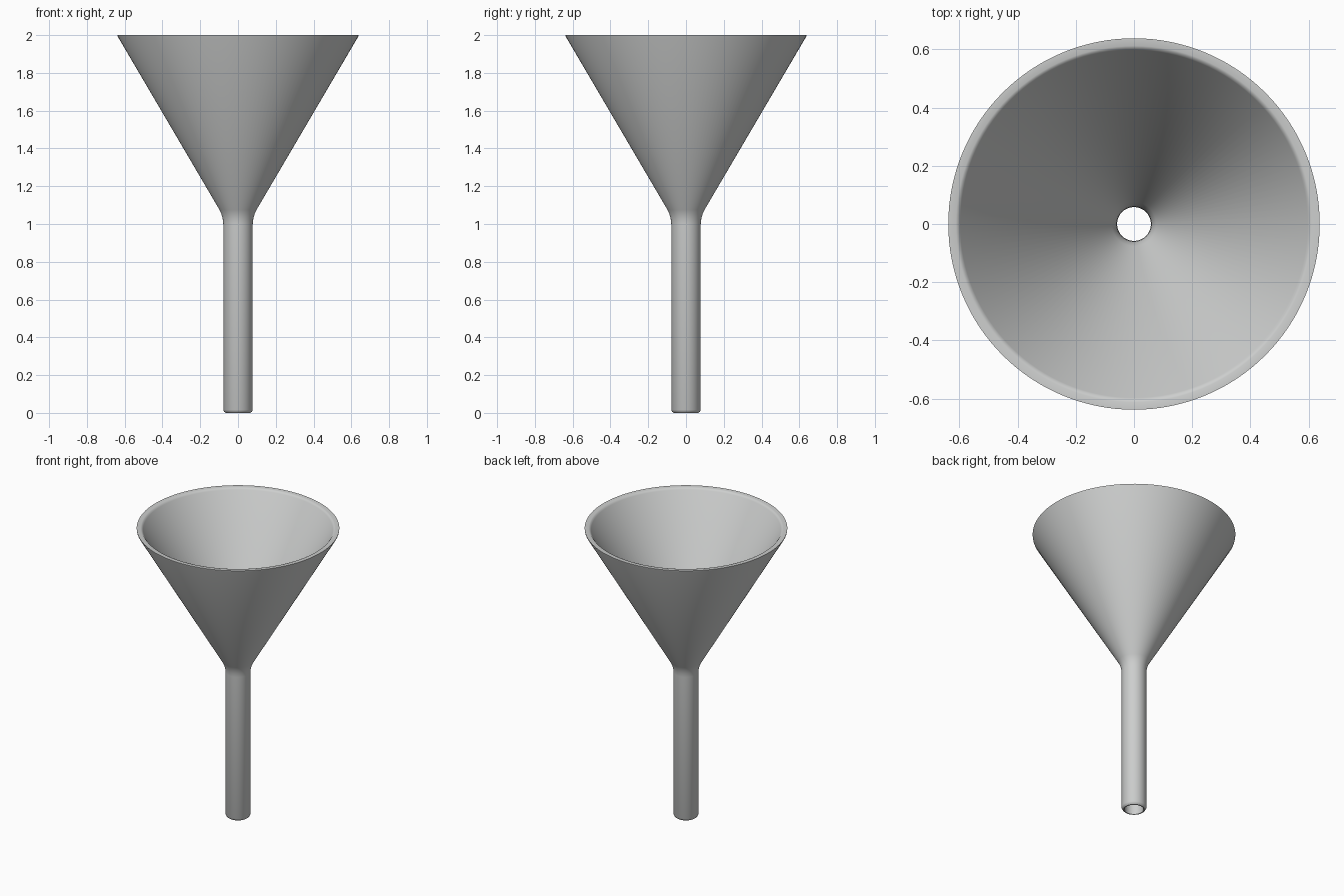
import bpy, bmesh, math

if "Cube" in bpy.data.objects:
    bpy.data.objects.remove(bpy.data.objects["Cube"])

SEGMENTS = 128

# Closed wall profile (radius, height): outside going up, rim, inside going down
profile = [
    (0.060, 0.0), (0.066, 0.0), (0.073, 0.006), (0.078, 0.016),      # rounded spout tip
    (0.078, 1.0), (0.081, 1.027), (0.088, 1.053), (0.098, 1.075),    # stem and neck bend
    (0.637, 1.993), (0.638, 2.0),                                    # outer cone and lip
    (0.612, 2.0), (0.604, 1.997), (0.597, 1.988),                    # rim
    (0.076, 1.10), (0.066, 1.078), (0.060, 1.05), (0.058, 1.01),     # inner cone and throat
    (0.058, 0.01),
]


def lathe(name, points, material):
    """Revolve a closed profile around z."""
    bm = bmesh.new()
    rings = []
    for r, z in points:
        rings.append([bm.verts.new((r * math.cos(2 * math.pi * i / SEGMENTS),
                                    r * math.sin(2 * math.pi * i / SEGMENTS), z))
                      for i in range(SEGMENTS)])
    for k, low in enumerate(rings):
        high = rings[(k + 1) % len(rings)]
        for i in range(SEGMENTS):
            j = (i + 1) % SEGMENTS
            bm.faces.new((low[i], low[j], high[j], high[i]))
    bmesh.ops.recalc_face_normals(bm, faces=bm.faces)
    mesh = bpy.data.meshes.new(name)
    bm.to_mesh(mesh)
    bm.free()
    mesh.materials.append(material)
    obj = bpy.data.objects.new(name, mesh)
    bpy.context.collection.objects.link(obj)
    return obj


grey = bpy.data.materials.new("light_grey")
grey.diffuse_color = (0.61, 0.62, 0.615, 1)
grey.use_nodes = True
grey.node_tree.nodes["Principled BSDF"].inputs["Base Color"].default_value = grey.diffuse_color

# Funnel: cone, stem and rim in one wall
funnel = lathe("funnel", profile, grey)
bpy.context.view_layer.objects.active = funnel
funnel.select_set(True)
bpy.ops.object.shade_smooth_by_angle(angle=math.radians(35))
